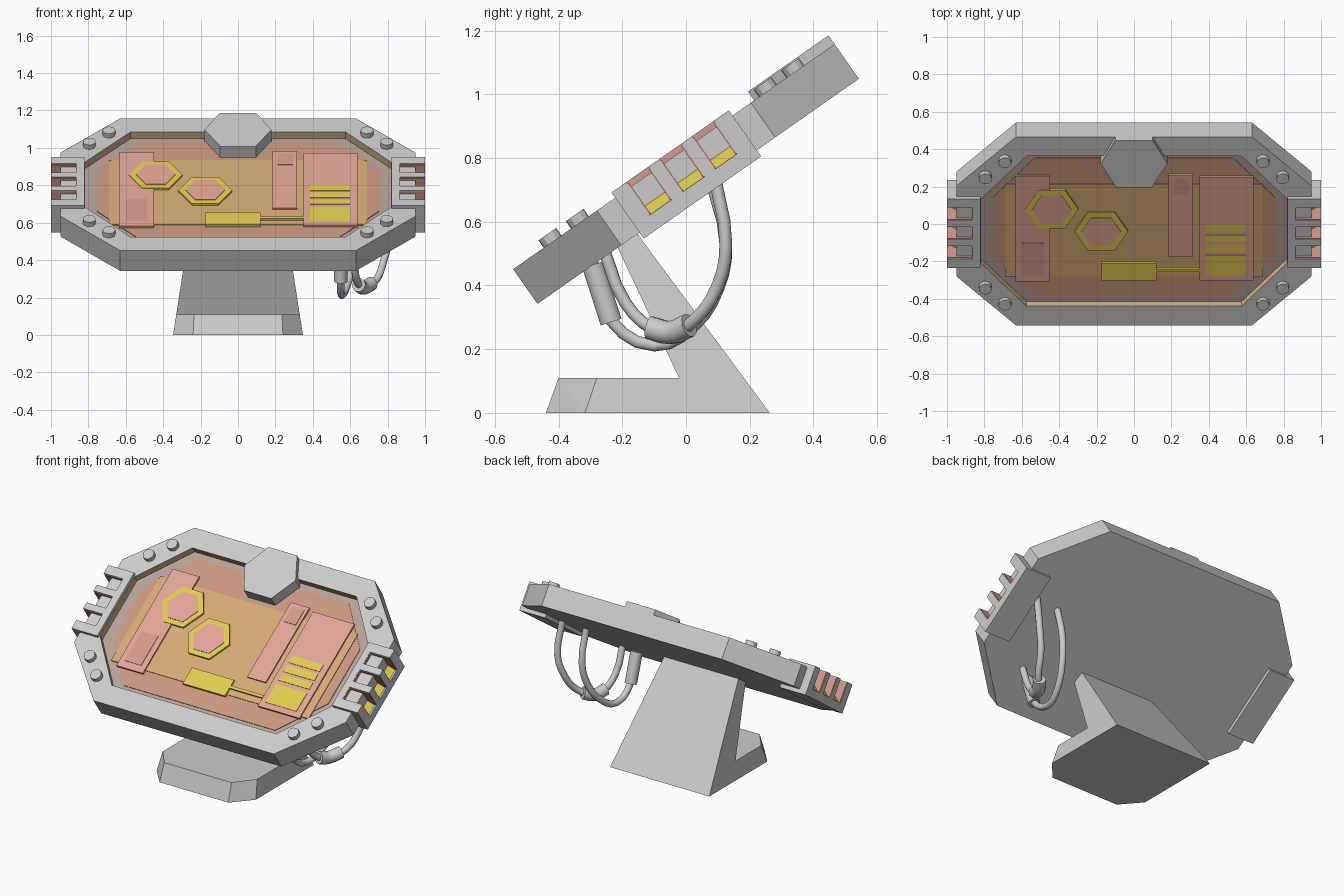
import bpy, bmesh, math
from mathutils import Matrix, Vector

if "Cube" in bpy.data.objects:
    bpy.data.objects.remove(bpy.data.objects["Cube"])

# Panel space: x = width, y = up the slope, z = panel normal
TILT = Matrix.Translation((0, 0, 0.75)) @ Matrix.Rotation(math.radians(35), 4, 'X')


def material(name, rgb):
    m = bpy.data.materials.new(name)
    m.diffuse_color = (*rgb, 1)
    m.use_nodes = True
    m.node_tree.nodes["Principled BSDF"].inputs["Base Color"].default_value = m.diffuse_color
    return m


YELLOW = material("yellow", (0.76, 0.60, 0.08))
PINK = material("pink", (0.76, 0.38, 0.31))
RED = material("dark_pink", (0.66, 0.32, 0.27))
ORANGE = material("orange", (0.67, 0.40, 0.18))
RUST = material("rust", (0.58, 0.31, 0.21))
UMBER = material("umber", (0.47, 0.36, 0.32))
TAN = material("tan", (0.62, 0.45, 0.25))


def hull(bm, pts):
    vs = [bm.verts.new(p) for p in pts]
    bmesh.ops.convex_hull(bm, input=vs)


def prism(bm, outline, w0, w1):
    hull(bm, [(x, y, w) for w in (w0, w1) for x, y in outline])


def box(bm, x0, x1, y0, y1, w0, w1):
    prism(bm, [(x0, y0), (x1, y0), (x1, y1), (x0, y1)], w0, w1)


def finish(bm, name, mats=(), tilt=True):
    bmesh.ops.dissolve_limit(bm, angle_limit=0.005, verts=bm.verts, edges=bm.edges,
                             delimit={'MATERIAL'})
    bmesh.ops.recalc_face_normals(bm, faces=bm.faces)
    me = bpy.data.meshes.new(name)
    bm.to_mesh(me)
    bm.free()
    if tilt:
        me.transform(TILT)
    for m in mats:
        me.materials.append(m)
    ob = bpy.data.objects.new(name, me)
    bpy.context.collection.objects.link(ob)
    return ob


def octagon(x_side, y_side, x_top, y_top, s=1):
    q = [(x_side, -y_side), (x_side, y_side), (x_top, y_top), (-x_top, y_top)]
    q += [(-x, -y) for x, y in q]
    return [(x * s, y * s) for x, y in q]


def ngon(cx, cy, r, n):
    return [(cx + r * math.cos(2 * math.pi * i / n), cy + r * math.sin(2 * math.pi * i / n))
            for i in range(n)]


# Frame: recessed octagonal tray with tan inner wall
outer = octagon(0.95, 0.295, 0.63, 0.616)
inner = octagon(0.818, 0.21, 0.574, 0.49)
bm = bmesh.new()
rings = [[bm.verts.new((x, y, w)) for x, y in o]
         for o, w in ((outer, -0.0665), (outer, 0.0665), (inner, 0.0665), (inner, 0.02))]
bm.faces.new(rings[0])
bm.faces.new(rings[3]).material_index = 1
for k in range(3):
    for i in range(8):
        j = (i + 1) % 8
        f = bm.faces.new((rings[k][i], rings[k][j], rings[k + 1][j], rings[k + 1][i]))
        f.material_index = 1 if k == 2 else 0
grey = material("grey", (0.8, 0.8, 0.8))
finish(bm, "screen_frame", [grey, TAN])

# Display layers
bm = bmesh.new()
prism(bm, inner, 0.019, 0.023)
finish(bm, "screen_floor", [UMBER])
bm = bmesh.new()
prism(bm, octagon(0.818, 0.21, 0.574, 0.49, 0.92), 0.02, 0.027)
finish(bm, "screen_glow", [RUST])


def plates(name, mat, rects, w0, w1):
    # rects are x range and height range as seen from the front
    b = bmesh.new()
    for x0, x1, z0, z1 in rects:
        box(b, x0, x1, (z0 - 0.785) / 0.5736, (z1 - 0.785) / 0.5736, w0, w1)
    finish(b, name, [mat])


plates("screen_backlight", ORANGE, [(-0.69, 0.69, 0.60, 0.945)], 0.024, 0.031)
plates("display_panels", PINK, [(-0.635, -0.45, 0.585, 0.98), (0.185, 0.315, 0.68, 0.985),
                                (0.35, 0.64, 0.59, 0.975)], 0.024, 0.040)
plates("display_insets", RED, [(-0.60, -0.485, 0.61, 0.73), (0.21, 0.295, 0.91, 0.97)],
       0.036, 0.043)
plates("display_bars", YELLOW, [(0.385, 0.60, 0.61, 0.685), (0.385, 0.60, 0.70, 0.725),
                                (0.385, 0.60, 0.735, 0.762), (0.385, 0.60, 0.772, 0.80),
                                (-0.175, 0.12, 0.59, 0.655), (0.12, 0.35, 0.622, 0.632)],
       0.028, 0.043)
for i, (cx, cy) in enumerate(((-0.44, 0.125), (-0.175, -0.02))):
    for nm, r, w, m in (("rim", 0.143, 0.043, YELLOW), ("centre", 0.106, 0.046, PINK)):
        bm = bmesh.new()
        prism(bm, ngon(cx, cy, r, 6), 0.028, w)
        finish(bm, f"hexagon_{nm}_{i + 1}", [m])

# Hexagonal cap on the rear rim
bm = bmesh.new()
prism(bm, [(0.178, 0.462), (0.1, 0.616), (-0.1, 0.616), (-0.178, 0.462),
           (-0.095, 0.308), (0.095, 0.308)], 0.025, 0.1)
finish(bm, "rear_cap")

# Bolts on the chamfered corners
bm = bmesh.new()
for sx in (-1, 1):
    for sy in (-1, 1):
        for x, y in ((0.795, 0.36), (0.69, 0.465)):
            prism(bm, ngon(sx * x, sy * y, 0.034, 12), 0.05, 0.095)
finish(bm, "corner_bolts")

# Side grips: slotted blocks with coloured vents
SLOTS, H = (-0.125, 0, 0.125), 0.042
for s, side in ((1, "right"), (-1, "left")):
    grip, vent, liner = bmesh.new(), bmesh.new(), bmesh.new()
    a, b = sorted((s * 0.82, s * 1.0))
    box(grip, a, b, -0.225, 0.225, -0.09, -0.04)
    a, b = sorted((s * 0.82, s * 0.862))
    box(grip, a, b, -0.225, 0.225, -0.04, 0.0865)
    edges = [-0.225] + [c + d for c in SLOTS for d in (-H, H)] + [0.225]
    a, b = sorted((s * 0.862, s * 1.0))
    for y0, y1 in zip(edges[::2], edges[1::2]):
        box(grip, a, b, y0, y1, -0.04, 0.0865)
    for c in SLOTS:
        hull(vent, [(s * x, c + y, w) for y in (-H, H)
                    for x, w in ((0.862, -0.04), (0.862, 0.06), (0.99, -0.04))])
        a, b = sorted((s * 0.862, s * 0.866))
        box(liner, a, b, c - H, c + H, 0.055, 0.085)
        a, b = sorted((s * 0.862, s * 0.997))
        for d in (-H, H - 0.004):
            box(liner, a, b, c + d, c + d + 0.004, -0.039, 0.08)
    finish(grip, f"{side}_grip")
    finish(vent, f"{side}_grip_vents", [YELLOW])
    finish(liner, f"{side}_grip_liners", [RED])

# Stand: leaning tapered column and chamfered foot
bm = bmesh.new()
hull(bm, [(s * (0.347 - 0.155 * z), y, z) for s in (-1, 1)
          for y, z in ((0.03, 0), (0.263, 0), (-0.16, 0.572), (-0.22, 0.53))])
finish(bm, "stand_column", tilt=False)
bm = bmesh.new()
hull(bm, [(s * x, y, z) for s in (-1, 1) for x, y, z in (
    (0.347, 0.03, 0), (0.347, -0.317, 0), (0.24, -0.44, 0),
    (0.33, -0.02, 0.11), (0.33, -0.28, 0.11), (0.235, -0.40, 0.11))])
finish(bm, "stand_foot", tilt=False)


# Cables with sleeves under the right side
def tube(name, pts, r, res=3):
    cu = bpy.data.curves.new(name, 'CURVE')
    cu.dimensions = '3D'
    cu.bevel_depth, cu.bevel_resolution = r, 3
    cu.resolution_u, cu.use_fill_caps = res, True
    sp = cu.splines.new('BEZIER')
    sp.bezier_points.add(len(pts) - 1)
    for p, co in zip(sp.bezier_points, pts):
        p.co = co
        p.handle_left_type = p.handle_right_type = 'AUTO'
    ob = bpy.data.objects.new(name, cu)
    bpy.context.collection.objects.link(ob)
    bpy.ops.object.select_all(action='DESELECT')
    ob.select_set(True)
    bpy.context.view_layer.objects.active = ob
    bpy.ops.object.convert(target='MESH')
    bpy.ops.object.shade_smooth_by_angle(angle=math.radians(50))


tube("inner_cable", [(0.55, -0.30, 0.50), (0.55, -0.235, 0.29), (0.555, -0.10, 0.212),
                     (0.585, 0.02, 0.27), (0.62, 0.10, 0.39), (0.64, 0.125, 0.53),
                     (0.64, 0.08, 0.73)], 0.02)
tube("inner_cable_sleeve", [(0.55, -0.293, 0.465), (0.55, -0.235, 0.285)], 0.036, 1)
tube("outer_cable", [(0.62, -0.26, 0.52), (0.625, -0.19, 0.345), (0.65, -0.10, 0.262),
                     (0.68, -0.04, 0.255), (0.74, 0.03, 0.295), (0.78, 0.10, 0.40),
                     (0.81, 0.125, 0.53), (0.80, 0.09, 0.74)], 0.02)
tube("outer_cable_sleeve", [(0.645, -0.115, 0.268), (0.67, -0.05, 0.252),
                            (0.715, 0.01, 0.275)], 0.038, 3)
